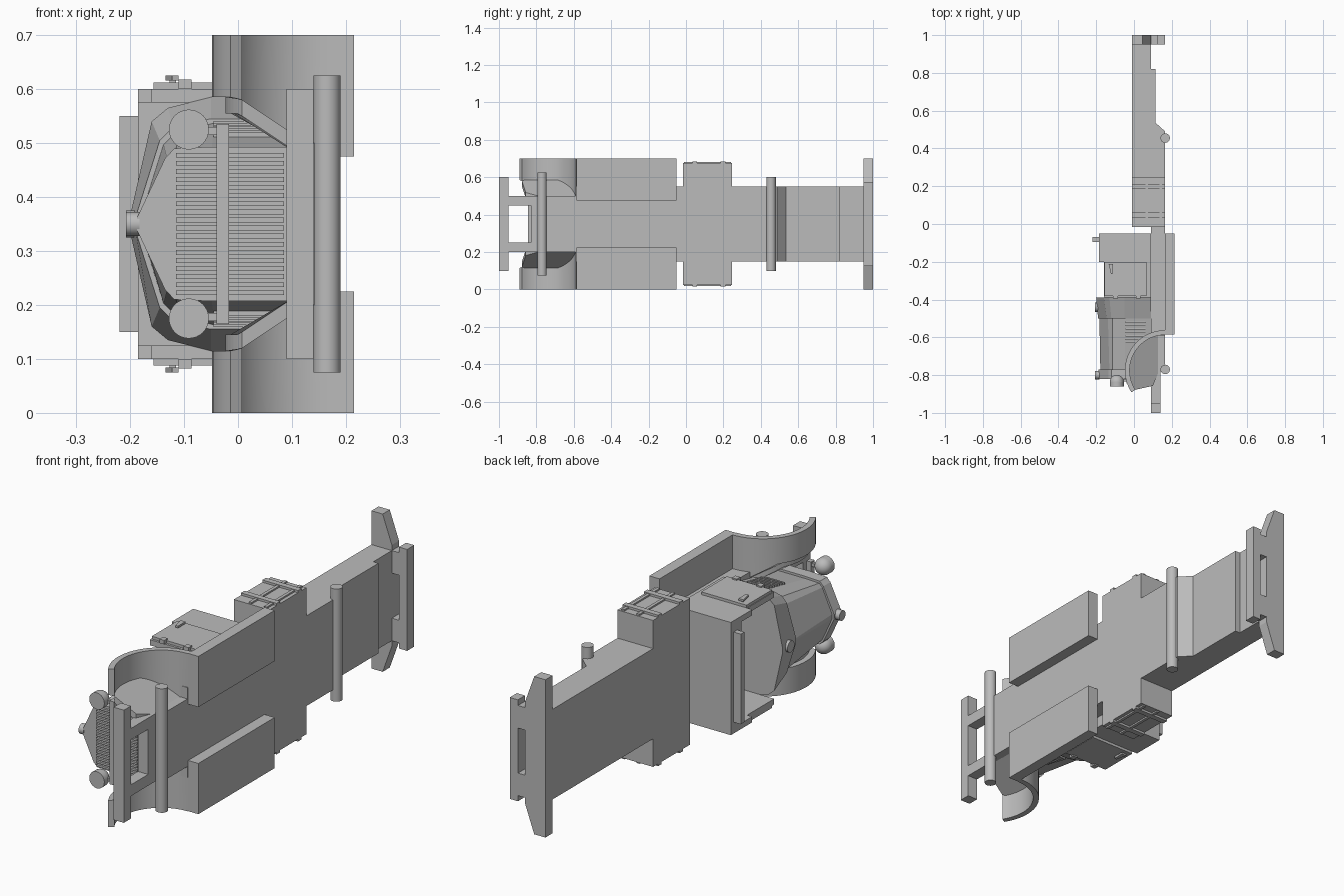
import bpy, bmesh, math
from mathutils import Vector

if "Cube" in bpy.data.objects:
    bpy.data.objects.remove(bpy.data.objects["Cube"], do_unlink=True)

grey = bpy.data.materials.new("plain_grey")
grey.use_nodes = True
GREY = (0.5, 0.5, 0.5, 1)
grey.diffuse_color = GREY
grey.node_tree.nodes["Principled BSDF"].inputs["Base Color"].default_value = GREY
MID = 0.35  # vehicle lies on its side: its width runs along z around this height


def finish(name, bm, mirror=False, smooth=False):
    bmesh.ops.recalc_face_normals(bm, faces=bm.faces)
    mesh = bpy.data.meshes.new(name)
    bm.to_mesh(mesh)
    bm.free()
    mesh.materials.append(grey)
    ob = bpy.data.objects.new(name, mesh)
    ob.location.z = MID
    bpy.context.collection.objects.link(ob)
    if mirror:
        mod = ob.modifiers.new("both_sides", 'MIRROR')
        mod.use_axis = (False, False, True)
        mod.use_mirror_merge = False
    if smooth:
        bpy.ops.object.select_all(action='DESELECT')
        ob.select_set(True)
        bpy.context.view_layer.objects.active = ob
        bpy.ops.object.shade_smooth_by_angle(angle=math.radians(35))
    return ob


def skin(bm, rings):
    """Join closed rings of points into a capped solid."""
    rows = [[bm.verts.new(p) for p in r] for r in rings]
    n = len(rows[0])
    for a, b in zip(rows, rows[1:]):
        for i in range(n):
            j = (i + 1) % n
            bm.faces.new((a[i], a[j], b[j], b[i]))
    bm.faces.new(rows[0])
    bm.faces.new(rows[-1])


def add_box(bm, x, y, w):
    skin(bm, [[(x[0], y[0], k), (x[1], y[0], k), (x[1], y[1], k), (x[0], y[1], k)] for k in w])


def box(name, x, y, w, mirror=False):
    bm = bmesh.new()
    add_box(bm, x, y, w)
    return finish(name, bm, mirror)


def side_prism(name, pts, low, high, mirror=False, smooth=False):
    """Extrude an (x, y) outline across the width; low and high may depend on x."""
    bm = bmesh.new()
    skin(bm, [[(x, y, f(x) if callable(f) else f) for x, y in pts] for f in (low, high)])
    return finish(name, bm, mirror, smooth)


def loft(name, sections):
    """Sections are (y, half outline of (x, width)), made symmetric."""
    bm = bmesh.new()
    skin(bm, [[(x, y, w) for x, w in half] + [(x, y, -w) for x, w in reversed(half)]
              for y, half in sections])
    return finish(name, bm)


def rod(name, centre, radius, length, axis, mirror=False):
    bm = bmesh.new()
    bmesh.ops.create_cone(bm, cap_ends=True, segments=32, radius1=radius, radius2=radius, depth=length)
    bm.transform(Vector((0, 0, 1)).rotation_difference(Vector(axis)).to_matrix().to_4x4())
    bmesh.ops.translate(bm, verts=bm.verts, vec=centre)
    return finish(name, bm, mirror, True)


# Chassis and rear deck
box("front_bumper", (0.09, 0.14), (-1, -0.95), (-0.25, 0.25))
box("front_rail", (0.09, 0.14), (-0.95, -0.83), (0.10, 0.15), True)
box("front_frame", (0.09, 0.14), (-0.83, -0.78), (-0.15, 0.15))
box("engine_frame", (0.09, 0.165), (-0.78, -0.59), (-0.15, 0.15))
box("middle_frame", (0.09, 0.165), (-0.59, 0), (-0.2, 0.2))
side_prism("rear_deck", [(-0.01, -0.01), (0.165, -0.01), (0.165, 0.49), (0.115, 0.535),
                         (0.115, 0.82), (0.09, 0.82), (0.09, 0.95), (-0.01, 0.95)], -0.2, 0.2)
rod("front_axle", (0.165, -0.77, 0), 0.025, 0.55, (0, 0, 1))
rod("rear_axle", (0.165, 0.455, 0), 0.025, 0.5, (0, 0, 1))

# Rear cross plate with tapered ends, and lower bumper
loft("rear_cross_plate", [(y, [(-0.01, 0.35), (0.045, 0.35), (0.09, 0.225)]) for y in (0.95, 1)])
box("rear_bumper_link", (0.09, 0.13), (0.95, 1), (0.1, 0.2), True)
box("rear_bumper", (0.125, 0.165), (0.95, 1), (-0.225, 0.225))

# Side stowage with straps
box("stowage_box", (-0.01, 0.165), (-0.015, 0.245), (-0.325, 0.325))
bm = bmesh.new()
for y in (0.035, 0.185):
    add_box(bm, (-0.01, 0.165), (y, y + 0.025), (0.325, 0.335))
for x in (0.06, 0.135):
    add_box(bm, (x, x + 0.014), (-0.01, 0.24), (0.325, 0.332))
finish("stowage_straps", bm, True)

# Running boards and swept fenders with sloping inner panels
box("running_board", (0.165, 0.215), (-0.585, -0.05), (0.125, 0.35), True)


def arc(radius):
    steps = [math.radians(90 + 123 * i / 24) for i in range(25)]
    return [(0.165 + radius * math.cos(a), -0.775 + radius * math.sin(a)) for a in steps]


def slope(x):
    return 0.235 - 0.667 * x if x > 0 else 0.235


inner = arc(0.188)
side_prism("fender", arc(0.213) + inner[::-1], slope, 0.35, True, True)
side_prism("fender_inner_panel", inner + [(0.10, -0.857), (0.165, -0.70)],
           lambda x: slope(x) - 0.03, slope, True)

# Open cab
box("cab_back", (-0.185, 0.09), (-0.125, -0.05), (-0.25, 0.25))
side_prism("cab_side", [(-0.185, -0.125), (-0.185, -0.2), (-0.16, -0.2), (-0.16, -0.39),
                        (0.09, -0.39), (0.09, -0.125)], 0.225, 0.25, True)
box("cab_floor", (0.075, 0.09), (-0.39, -0.125), (-0.225, 0.225))
box("folded_top_bar", (-0.22, -0.185), (-0.095, -0.07), (-0.2, 0.2))
box("door", (-0.157, 0.065), (-0.38, -0.2), (0.25, 0.262), True)
bm = bmesh.new()
for x in (-0.11, 0.01):
    add_box(bm, (x, x + 0.024), (-0.395, -0.37), (0.25, 0.268))
finish("door_hinges", bm, True)
box("handle_stem", (-0.127, -0.115), (-0.23, -0.218), (0.26, 0.268), True)
side_prism("door_handle", [(-0.134, -0.212), (-0.11, -0.212), (-0.11, -0.262), (-0.122, -0.265)],
           0.266, 0.275, True)

# Cowl, hood and radiator
cowl = [(-0.2, 0.015), (-0.16, 0.19), (-0.13, 0.215), (-0.05, 0.235), (0.09, 0.235)]
cowl_front = [(-0.19, 0.012), (-0.145, 0.155), (-0.12, 0.18), (-0.05, 0.195), (0.09, 0.195)]
hood_back = [(x + 0.007, w - 0.008) for x, w in cowl_front]
hood_front = [(-0.178, 0.01), (-0.13, 0.115), (-0.115, 0.13), (-0.05, 0.132), (0.09, 0.132)]
shell = [(-0.187, 0.012), (-0.135, 0.122), (-0.118, 0.14), (-0.05, 0.143), (0.09, 0.143)]
loft("cowl", [(-0.39, cowl), (-0.5, cowl_front)])
loft("hood", [(-0.5, hood_back), (-0.775, hood_front)])
loft("radiator_shell", [(-0.77, shell), (-0.82, shell)])
rod("fuel_cap", (-0.195, -0.44, 0), 0.025, 0.025, (1, 0, 0))
rod("radiator_cap", (-0.195, -0.8, 0), 0.022, 0.025, (1, 0, 0))
bm = bmesh.new()
for i in range(18):
    w = -0.132 + i * 0.015
    add_box(bm, (-0.115, 0.085), (-0.83, -0.815), (w, w + 0.009))
finish("grille_slats", bm)
bm = bmesh.new()
for i in range(7):
    y = -0.515 - i * 0.018
    w = 0.187 + (y + 0.5) * 0.2
    add_box(bm, (-0.045, 0.06), (y - 0.008, y), (w - 0.02, w + 0.007))
finish("hood_louvres", bm, True)

# Headlights: short drum with a domed back
box("headlight_bracket", (-0.04, -0.017), (-0.845, -0.82), (-0.185, 0.185))
box("headlight_post", (-0.09, -0.03), (-0.835, -0.822), (0.165, 0.18), True)
rod("headlight_drum", (-0.091, -0.848, 0.175), 0.037, 0.024, (0, 1, 0), True)
bm = bmesh.new()
bmesh.ops.create_uvsphere(bm, u_segments=32, v_segments=16, radius=0.037)
bmesh.ops.translate(bm, verts=bm.verts, vec=(-0.091, -0.836, 0.175))
bmesh.ops.bisect_plane(bm, geom=bm.verts[:] + bm.edges[:] + bm.faces[:],
                       plane_co=(0, -0.836, 0), plane_no=(0, -1, 0), clear_outer=True)
finish("headlight_dome", bm, True, True)
